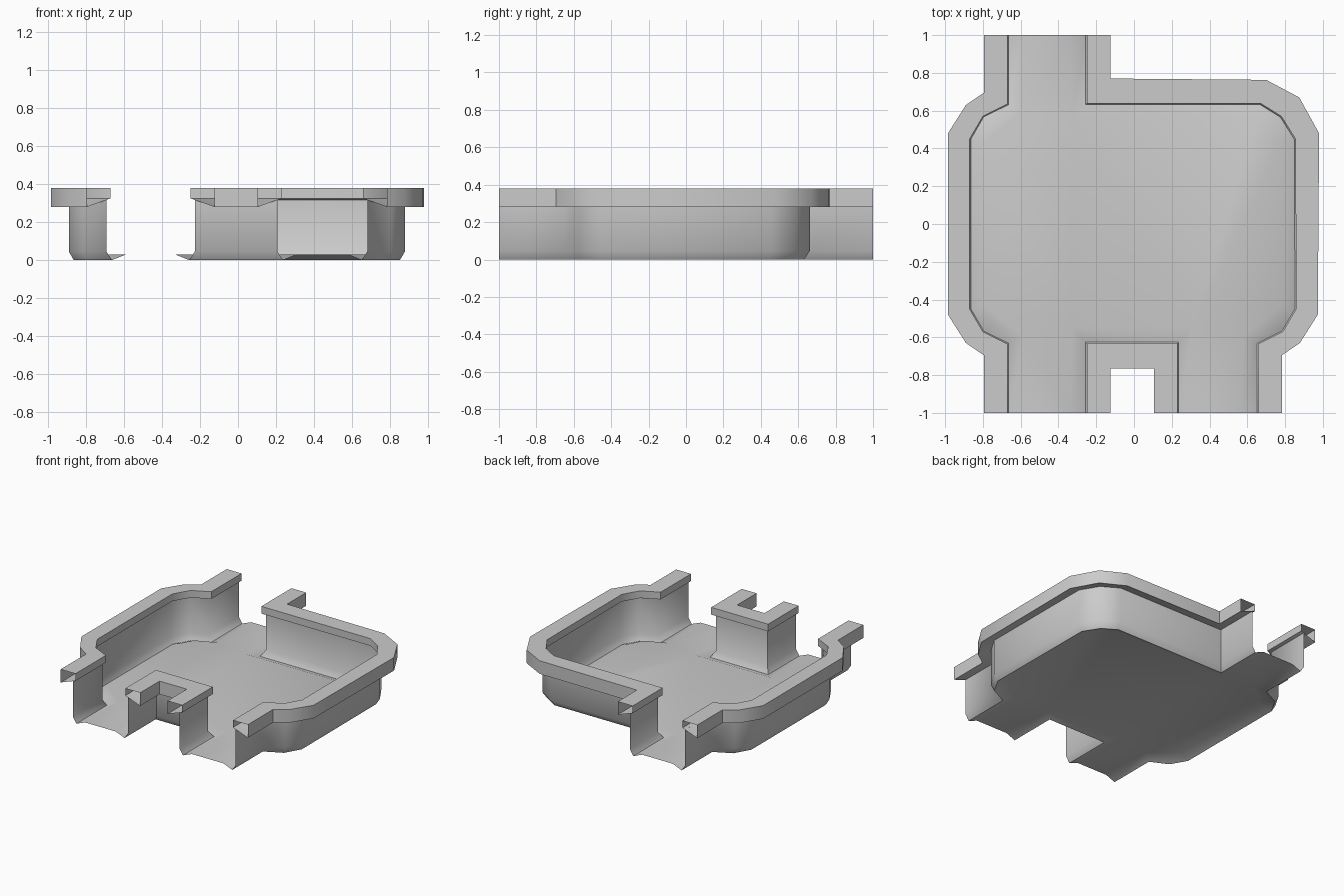
import bpy
import bmesh
import math

cube = bpy.data.objects.get("Cube")
if cube:
    bpy.data.objects.remove(cube, do_unlink=True)

stone = bpy.data.materials.new("plain grey")
stone.use_nodes = True
GREY = (0.6, 0.6, 0.6, 1)
stone.diffuse_color = GREY
stone.node_tree.nodes["Principled BSDF"].inputs["Base Color"].default_value = GREY


def flip(path, axis, shift=0.0):
    """Mirror a path of (inner x, inner y, outer x, outer y) stations."""
    signs = (-1, 1) if axis == "x" else (1, -1)
    return [(a * signs[0] + shift, b * signs[1], c * signs[0] + shift, d * signs[1])
            for a, b, c, d in path]


# Each station pairs the inner and outer edge of the rim in plan
corner = [(-0.67, -1, -0.795, -1), (-0.67, -0.635, -0.795, -0.695),
          (-0.80, -0.57, -0.89, -0.63), (-0.87, -0.45, -0.985, -0.48)]
back_corner = [(0.855, 0.45, 0.98, 0.48), (0.78, 0.57, 0.875, 0.67),
               (0.67, 0.638, 0.70, 0.763), (-0.25, 0.638, -0.125, 0.77),
               (-0.25, 1, -0.125, 1)]
pocket = [(-0.25, -1, -0.125, -1), (-0.25, -0.632, -0.125, -0.766)]

paths = {
    "right": corner + flip(corner, "y")[::-1],
    "left": (flip(corner, "x", -0.012) + back_corner)[::-1],
    "front": flip(pocket, "x", -0.02) + pocket[::-1],
}

# Profiles: (position from inner to outer rim edge, height)
WALL = [(0.18, 0.317), (0.18, 0.045), (-0.05, 0)]
RIM = [(0, 0.38), (1, 0.38), (1, 0.28), (0, 0.325), (0, 0.38)]
FLOOR_EDGE = [(-0.05, 0), (-0.65, 0.03)]


def place(station, t, z):
    a, b, c, d = station
    return (a + (c - a) * t, b + (d - b) * t, z)


def loft(bm, path, profile):
    """Sweep a profile along a path; return the vertex rows."""
    rows = [[bm.verts.new(place(s, t, z)) for s in path] for t, z in profile]
    for upper, lower in zip(rows, rows[1:]):
        for i in range(len(path) - 1):
            bm.faces.new((upper[i], lower[i], lower[i + 1], upper[i + 1]))
    return rows


def finish(bm, name, angle):
    bmesh.ops.remove_doubles(bm, verts=bm.verts, dist=0.0001)
    mesh = bpy.data.meshes.new(name)
    bm.to_mesh(mesh)
    bm.free()
    mesh.materials.append(stone)
    obj = bpy.data.objects.new(name, mesh)
    bpy.context.collection.objects.link(obj)
    bpy.ops.object.select_all(action="DESELECT")
    obj.select_set(True)
    bpy.context.view_layer.objects.active = obj
    bpy.ops.object.shade_smooth_by_angle(angle=math.radians(angle))
    return obj


# Walls and overhanging rims
for side, path in paths.items():
    bm = bmesh.new()
    loft(bm, path, WALL)
    finish(bm, side + "_wall", 70)
    bm = bmesh.new()
    loft(bm, path, RIM)
    bmesh.ops.recalc_face_normals(bm, faces=bm.faces)
    finish(bm, side + "_rim", 40)

# Floor: edge gutters sloping up to one flat panel
bm = bmesh.new()
outline = []
for path in paths.values():
    outline += loft(bm, path, FLOOR_EDGE)[-1]
panel = bm.faces.new(outline)
bmesh.ops.triangulate(bm, faces=[panel])
bmesh.ops.recalc_face_normals(bm, faces=bm.faces)
if sum(f.normal.z * f.calc_area() for f in bm.faces) < 0:
    bmesh.ops.reverse_faces(bm, faces=bm.faces)
finish(bm, "floor", 40)
